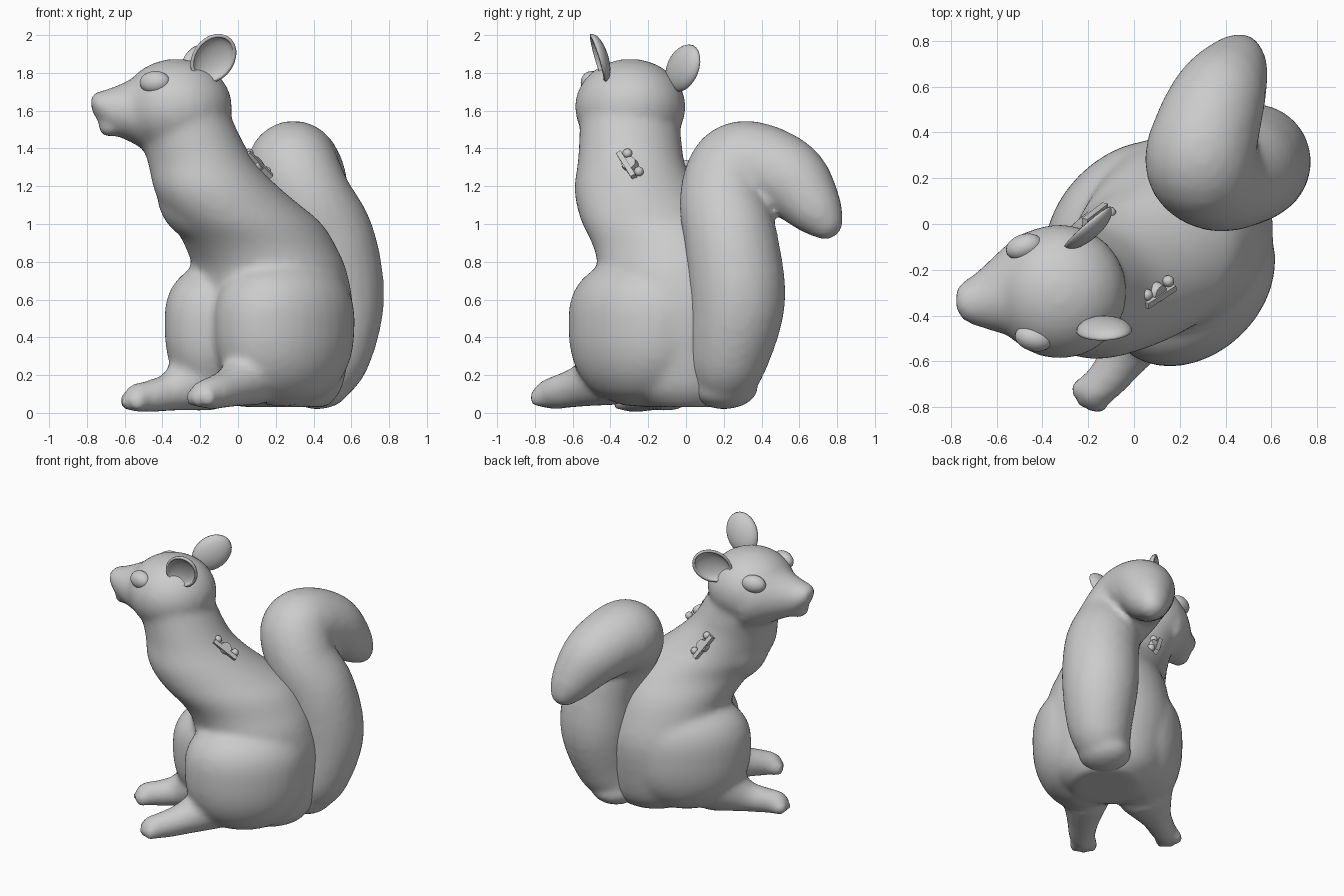
import bpy, bmesh
from math import pi, cos, sin
from mathutils import Vector, Matrix

if "Cube" in bpy.data.objects:
    bpy.data.objects.remove(bpy.data.objects["Cube"])


def finish(bm, name, voxel=0, smooth=0):
    bmesh.ops.recalc_face_normals(bm, faces=bm.faces)
    me = bpy.data.meshes.new(name)
    bm.to_mesh(me)
    bm.free()
    ob = bpy.data.objects.new(name, me)
    bpy.context.collection.objects.link(ob)
    if voxel:
        r = ob.modifiers.new("fuse", 'REMESH')
        r.mode = 'VOXEL'
        r.voxel_size = voxel
        r.use_smooth_shade = True
        s = ob.modifiers.new("soften", 'SMOOTH')
        s.factor = 0.5
        s.iterations = smooth
    for p in me.polygons:
        p.use_smooth = True
    return ob


def frame(c, x, z):
    """Matrix at c with local z along z and local x near x."""
    z = Vector(z).normalized()
    y = z.cross(Vector(x)).normalized()
    x = y.cross(z)
    m = Matrix((x, y, z)).transposed().to_4x4()
    m.translation = Vector(c)
    return m


def ball(bm, c, radii, x=(1, 0, 0), z=(0, 0, 1), seg=24):
    m = frame(c, x, z) @ Matrix.Diagonal((*radii, 1))
    return bmesh.ops.create_uvsphere(bm, u_segments=seg, v_segments=seg * 2 // 3, radius=1, matrix=m)


def spline(pts, steps):
    """Smooth resampling of points of any dimension."""
    P = [Vector(p) for p in [pts[0]] + pts + [pts[-1]]]
    out = []
    for a, b, c, d in zip(P, P[1:], P[2:], P[3:]):
        for k in range(steps):
            t = k / steps
            out.append(0.5 * (2 * b + (c - a) * t + (2 * a - 5 * b + 4 * c - d) * t * t
                              + (3 * b - a - 3 * c + d) * t ** 3))
    return out + [P[-1]]


def loft(bm, rings, u, v, n=32, steps=3):
    """Ellipse rings (x, y, z, ru, rv) in the u/v plane, skinned and capped."""
    u, v = Vector(u).normalized(), Vector(v).normalized()
    loops = []
    for x, y, z, a, b in spline(rings, steps):
        loops.append([bm.verts.new(Vector((x, y, z)) + u * a * cos(2 * pi * i / n) + v * b * sin(2 * pi * i / n))
                      for i in range(n)])
    for p, q in zip(loops, loops[1:]):
        for i in range(n):
            bm.faces.new((p[i], p[(i + 1) % n], q[(i + 1) % n], q[i]))
    bm.faces.new(loops[0])
    bm.faces.new(loops[-1])


def chain(bm, pts):
    """Row of balls along a smooth path of (x, y, z, r) points."""
    for q in spline(pts, 6):
        ball(bm, q[:3], (q[3],) * 3)


# body: torso and neck
bm = bmesh.new()
H, L = (-.77, -.64, 0), (.64, -.77, 0)
loft(bm, [(.25, 0, .03, .22, .22), (.21, -.02, .12, .34, .33), (.19, -.03, .3, .4, .39),
          (.19, -.03, .55, .42, .42), (.17, -.06, .75, .41, .40), (.12, -.1, .88, .42, .37),
          (.05, -.17, 1.0, .43, .34), (-.04, -.225, 1.1, .40, .32), (-.12, -.27, 1.2, .35, .30),
          (-.19, -.29, 1.32, .29, .28), (-.25, -.295, 1.45, .265, .275), (-.31, -.3, 1.6, .25, .27)], H, L)
# chest
ball(bm, (-.145, -.275, 1.16), (.285, .28, .27))
# head and snout
ball(bm, (-.325, -.295, 1.62), (.295, .295, .255))
loft(bm, [(-.36, -.29, 1.58, .28, .27), (-.46, -.295, 1.6, .25, .23), (-.56, -.31, 1.6, .19, .17),
          (-.66, -.335, 1.6, .13, .125), (-.73, -.345, 1.62, .095, .085), (-.77, -.35, 1.64, .065, .05)],
     (.18, -.98, 0), (0, 0, 1))
ball(bm, (-.73, -.345, 1.65), (.055, .07, .05))
ball(bm, (-.68, -.34, 1.51), (.06, .08, .05))
# haunches: long side runs along the leg
for x, y, w in ((.245, -.25, .325), (-.03, .005, .295)):
    rings = []
    for i in range(17):
        t = -.985 + i * 1.97 / 16
        k = (1 - abs(t) ** 2.6) ** .5
        rings.append((x, y, .48 + t * (.45 if t < 0 else .34), .415 * k, w * k))
    loft(bm, rings, (-1, -1, 0), (1, -1, 0), steps=2)
# lower legs and feet
for pts in ([(.08, -.4, .2, .16), (-.03, -.56, .14, .11), (-.12, -.68, .11, .09), (-.175, -.73, .1, .078)],
            [(-.17, -.1, .2, .19), (-.33, -.18, .12, .11), (-.45, -.25, .09, .088), (-.53, -.29, .08, .078)]):
    chain(bm, pts)
    d = (Vector(pts[3][:3]) - Vector(pts[1][:3])).normalized()
    side = Vector((-d.y, d.x, 0))
    for k in (-1, 0, 1):
        ball(bm, Vector(pts[3][:3]) + d * (.045 - .02 * abs(k)) + side * .06 * k - Vector((0, 0, .015)),
             (.055, .035, .05), x=d)
finish(bm, "body", .022, 9)

# tail: rises behind the back and curls over
bm = bmesh.new()
ball(bm, (.42, .2, .13), (.17, .18, .11))
chain(bm, [(.43, .2, .2, .175), (.49, .23, .32, .215), (.52, .272, .6, .255), (.48, .24, .9, .25),
           (.375, .2, 1.12, .235), (.295, .26, 1.28, .245), (.31, .38, 1.3, .235), (.37, .55, 1.235, .205),
           (.435, .67, 1.1, .15), (.465, .735, 1.015, .097)])
finish(bm, "tail", .022, 5)

# eyes
for name, c, n in (("right_eye", (-.44, -.5, 1.75), (-.25, -.9, .2)),
                   ("left_eye", (-.48, -.1, 1.735), (-.3, .9, .2))):
    bm = bmesh.new()
    ball(bm, c, (.082, .06, .055), x=(1, 0, 0), z=n)
    finish(bm, name)

# ears: open cups
for name, c, up, n in (("right_ear", (-.13, -.47, 1.875), (.5, -.3, .75), (.1, -.93, -.3)),
                       ("left_ear", (-.205, -.01, 1.825), (.55, .55, .6), (-.62, .75, -.1))):
    bm = bmesh.new()
    ball(bm, c, (.135, .105, .05), x=up, z=n)
    inv = frame(c, up, n).inverted()
    bmesh.ops.delete(bm, geom=[v for v in bm.verts if (inv @ v.co).z > .005], context='VERTS')
    ear = finish(bm, name)
    s = ear.modifiers.new("thickness", 'SOLIDIFY')
    s.thickness = .018
    s.offset = 0

# shoulder ornaments: bar, two knobs and a half round between
for name, A, B, nrm, out in (
        ("right_ornament", (.052, -.308, 1.37), (.145, -.248, 1.275), (.75, -.3, .55), (0, -1, 0)),
        ("left_ornament", (-.17, -.005, 1.31), (-.105, .045, 1.2), (.05, .9, .35), (-1, 0, 0))):
    A, B, nrm = Vector(A), Vector(B), Vector(nrm)
    d = (B - A).normalized()
    nrm = (nrm - d * nrm.dot(d)).normalized()
    e = d.cross(nrm)
    if e.dot(Vector(out)) < 0:
        e = -e
    bm = bmesh.new()
    c = (A + B) / 2
    bar = frame(c + e * .038 + nrm * .012, d, nrm)
    bmesh.ops.create_cube(bm, size=1, matrix=bar @ Matrix.Diagonal((.19, .028, .04, 1)))
    for p in (A, B):
        ball(bm, p + nrm * .006, (.026,) * 3, seg=12)
    bmesh.ops.create_cone(bm, cap_ends=True, segments=20, radius1=.044, radius2=.038, depth=.035,
                          matrix=frame(c + e * .022 + nrm * .008, d, nrm))
    ob = finish(bm, name)
    bpy.ops.object.select_all(action='DESELECT')
    bpy.context.view_layer.objects.active = ob
    ob.select_set(True)
    bpy.ops.object.shade_smooth_by_angle()
